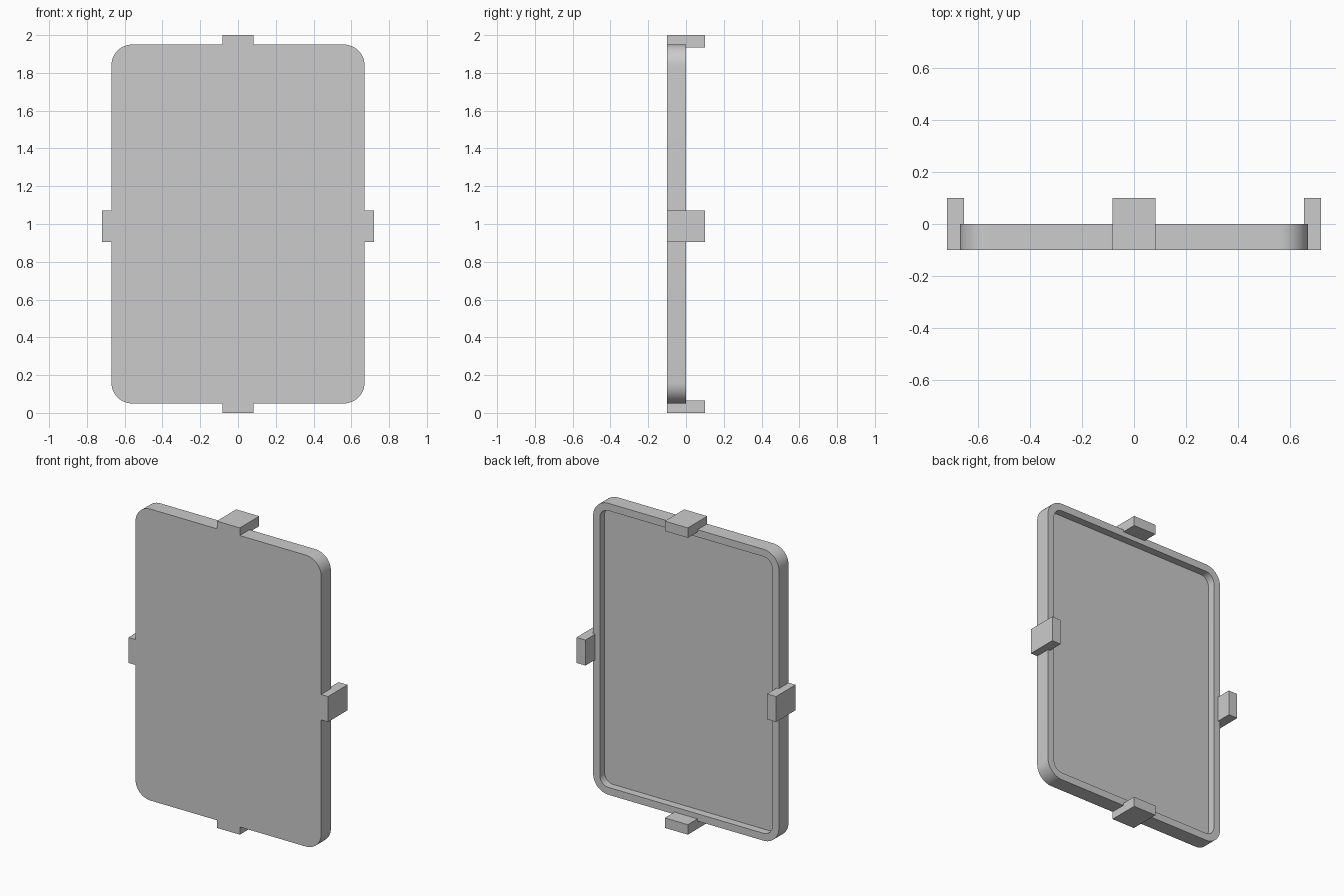
import bpy, bmesh, math
from mathutils import Vector

cube = bpy.data.objects.get("Cube")
if cube:
    bpy.data.objects.remove(cube, do_unlink=True)

HALF_W, HALF_H, MID_Z = 0.67, 0.95, 1.0
FRONT, BACK, FLOOR = -0.10, 0.0, -0.05
RADIUS, RIM = 0.11, 0.048
CLIP_HALF, CLIP_OUT, CLIP_IN, CLIP_BACK = 0.083, 0.05, 0.015, 0.10

grey = bpy.data.materials.new("plain grey")
grey.use_nodes = True
colour = (0.6, 0.6, 0.6, 1)
grey.diffuse_color = colour
grey.node_tree.nodes["Principled BSDF"].inputs["Base Color"].default_value = colour


def finish(name, bm):
    bmesh.ops.recalc_face_normals(bm, faces=bm.faces)
    mesh = bpy.data.meshes.new(name)
    bm.to_mesh(mesh)
    bm.free()
    mesh.materials.append(grey)
    obj = bpy.data.objects.new(name, mesh)
    bpy.context.collection.objects.link(obj)
    return obj


def rounded_loop(bm, inset, y, steps=12):
    """Ring of vertices around a rounded rectangle."""
    r = RADIUS - inset
    cx, cz = HALF_W - RADIUS, HALF_H - RADIUS
    ring = []
    for corner, (sx, sz) in enumerate([(1, 1), (-1, 1), (-1, -1), (1, -1)]):
        for i in range(steps + 1):
            a = math.pi / 2 * (corner + i / steps)
            ring.append(bm.verts.new((sx * cx + r * math.cos(a), y,
                                      MID_Z + sz * cz + r * math.sin(a))))
    return ring


# Tray-shaped panel: front face, outer wall, rim, inner wall, recessed floor
bm = bmesh.new()
rings = [rounded_loop(bm, inset, y) for inset, y in
         [(0, FRONT), (0, BACK), (RIM, BACK), (RIM, FLOOR)]]
for a, b in zip(rings, rings[1:]):
    for i in range(len(a)):
        j = (i + 1) % len(a)
        bm.faces.new((a[i], a[j], b[j], b[i]))
bm.faces.new(rings[0])
bm.faces.new(rings[-1])
panel = finish("tray_panel", bm)
bpy.ops.object.select_all(action="DESELECT")
panel.select_set(True)
bpy.context.view_layer.objects.active = panel
bpy.ops.object.shade_smooth_by_angle(angle=math.radians(30))


def clip(name, out, edge, centre):
    """L-section clip hooked over the panel edge; out points away from it."""
    out = Vector(out)
    along = Vector((out.z, 0, -out.x))
    profile = [(CLIP_OUT, FRONT), (CLIP_OUT, CLIP_BACK), (-CLIP_IN, CLIP_BACK),
               (-CLIP_IN, BACK), (0, BACK), (0, FRONT)]
    bm = bmesh.new()
    verts = [bm.verts.new(Vector((0, y, centre)) + out * (edge + d) - along * CLIP_HALF)
             for d, y in profile]
    face = bm.faces.new(verts)
    ext = bmesh.ops.extrude_face_region(bm, geom=[face])
    bmesh.ops.translate(bm, vec=along * CLIP_HALF * 2,
                        verts=[g for g in ext["geom"] if isinstance(g, bmesh.types.BMVert)])
    finish(name, bm)


# Side clips sit slightly below the middle
clip("left_clip", (1, 0, 0), HALF_W, 0.988)
clip("right_clip", (-1, 0, 0), HALF_W, 0.988)
clip("top_clip", (0, 0, 1), HALF_H, MID_Z)
clip("bottom_clip", (0, 0, -1), HALF_H, MID_Z)
